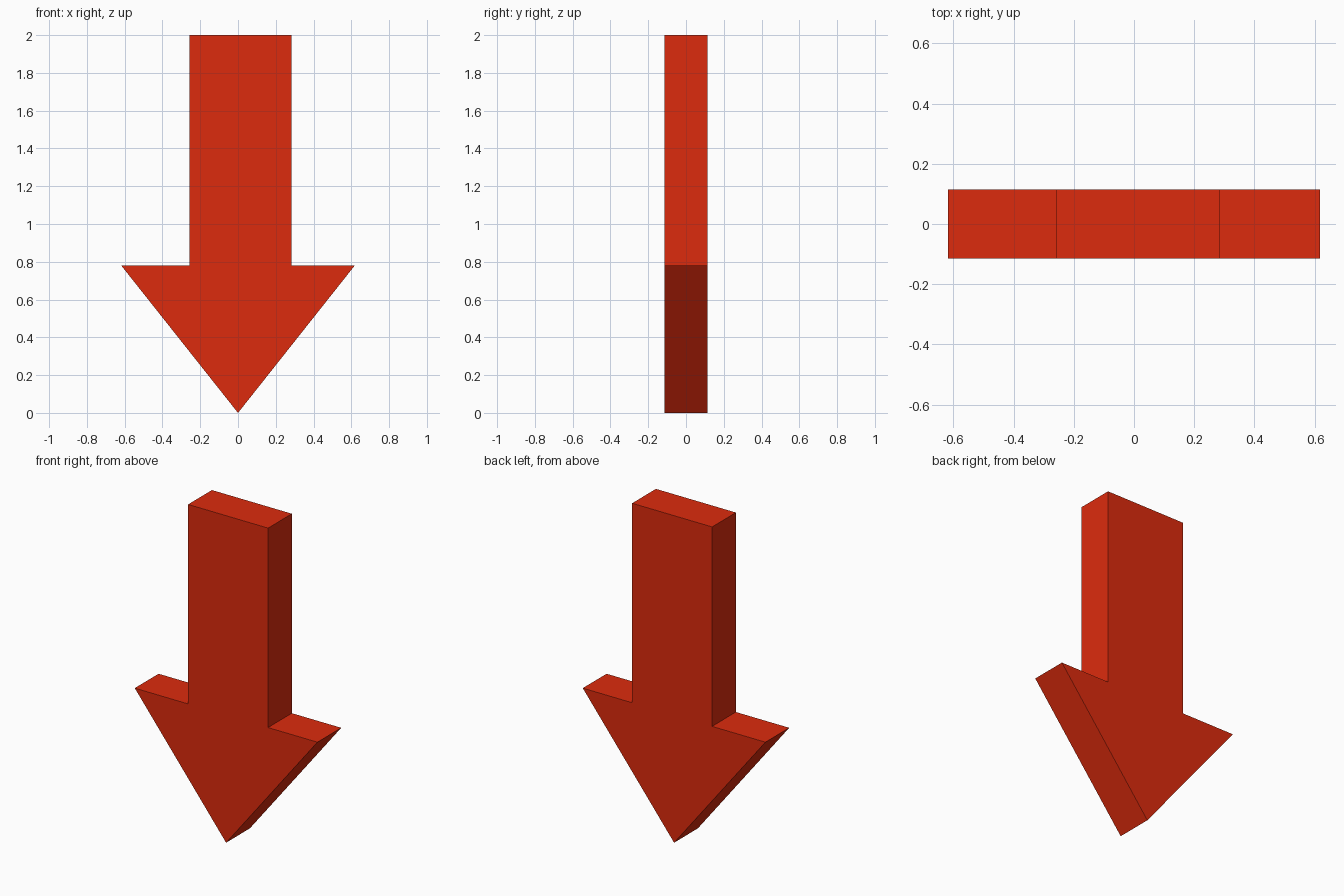
import bpy, bmesh

if "Cube" in bpy.data.objects:
    bpy.data.objects.remove(bpy.data.objects["Cube"])

HALF_DEPTH = 0.115

# Arrow outline in the x-z plane, starting at the tip
outline = [(0, 0), (0.618, 0.78), (0.284, 0.78), (0.284, 2.0),
           (-0.257, 2.0), (-0.257, 0.78), (-0.618, 0.78)]

# Extrude the outline from front to back
bm = bmesh.new()
front = bm.faces.new([bm.verts.new((x, -HALF_DEPTH, z)) for x, z in outline])
ext = bmesh.ops.extrude_face_region(bm, geom=[front], use_keep_orig=True)
verts = [g for g in ext["geom"] if isinstance(g, bmesh.types.BMVert)]
bmesh.ops.translate(bm, verts=verts, vec=(0, 2 * HALF_DEPTH, 0))
bmesh.ops.recalc_face_normals(bm, faces=bm.faces)

mesh = bpy.data.meshes.new("down_arrow")
bm.to_mesh(mesh)
bm.free()
arrow = bpy.data.objects.new("down_arrow", mesh)
bpy.context.collection.objects.link(arrow)

# Red paint
red = bpy.data.materials.new("red")
red.diffuse_color = (0.72, 0.024, 0.004, 1)
red.use_nodes = True
red.node_tree.nodes["Principled BSDF"].inputs["Base Color"].default_value = red.diffuse_color
mesh.materials.append(red)
